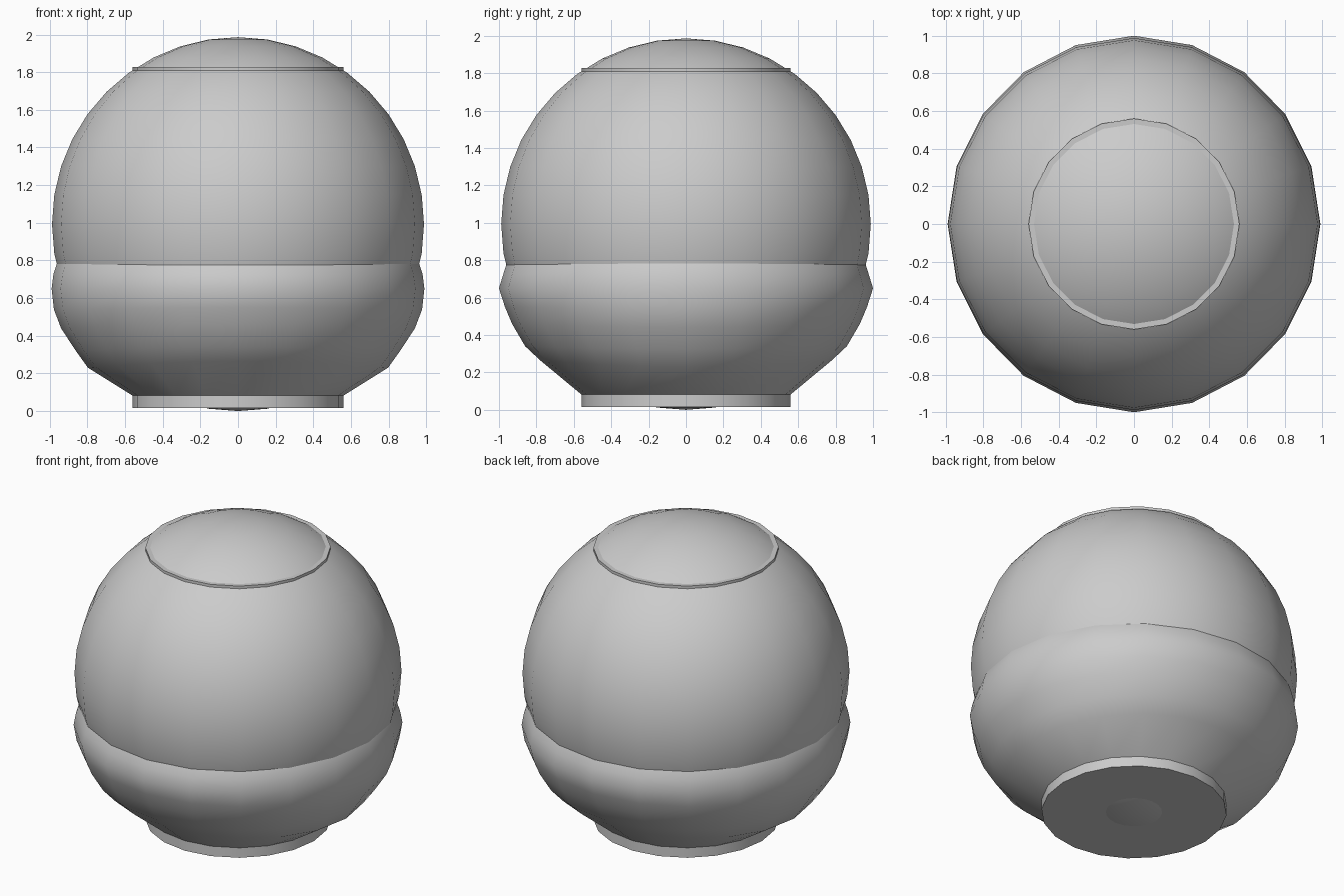
import bpy, bmesh, math

if "Cube" in bpy.data.objects:
    bpy.data.objects.remove(bpy.data.objects["Cube"])

SIDES = 20


def smooth(obj, name):
    obj.name = name
    bpy.ops.object.select_all(action='DESELECT')
    obj.select_set(True)
    bpy.context.view_layer.objects.active = obj
    bpy.ops.object.shade_smooth_by_angle(angle=math.radians(35))


# Main globe, its lowest point just pokes through the base
bpy.ops.mesh.primitive_uv_sphere_add(segments=SIDES, ring_count=20, radius=0.993,
                                     location=(0, 0, 0.993))
globe = bpy.context.object
globe.scale = (0.995, 0.995, 1)
smooth(globe, "globe")

# Core drum: base below, thin lid rim above
bottom, top = 0.016, 1.827
bpy.ops.mesh.primitive_cylinder_add(vertices=SIDES, radius=0.56, depth=top - bottom,
                                    location=(0, 0, (top + bottom) / 2))
smooth(bpy.context.object, "core_drum")

# Lower bowl: side profile and slightly more pointed front/back profile (radius, z)
side = [(0.50, 0.05), (0.557, 0.08), (0.797, 0.23), (0.865, 0.325), (0.94, 0.44),
        (0.978, 0.54), (0.99, 0.65), (0.98, 0.73), (0.94, 0.85), (0.80, 0.97)]
front = [(0.50, 0.03), (0.557, 0.08), (0.78, 0.265), (0.86, 0.34), (0.93, 0.46),
         (0.968, 0.55), (1.00, 0.65), (0.977, 0.725), (0.94, 0.84), (0.80, 0.97)]
bm = bmesh.new()
rings = []
for (rs, zs), (rf, zf) in zip(side, front):
    ring = []
    for i in range(SIDES):
        a = 2 * math.pi * i / SIDES
        t = math.sin(a) ** 2
        r, z = rs + (rf - rs) * t, zs + (zf - zs) * t
        ring.append(bm.verts.new((r * math.cos(a), r * math.sin(a), z)))
    rings.append(ring)
for lo, hi in zip(rings, rings[1:]):
    for i in range(SIDES):
        j = (i + 1) % SIDES
        bm.faces.new((lo[i], lo[j], hi[j], hi[i]))
bm.faces.new(rings[0][::-1])
bm.faces.new(rings[-1])
mesh = bpy.data.meshes.new("lower_bowl")
bm.to_mesh(mesh)
bm.free()
bowl = bpy.data.objects.new("lower_bowl", mesh)
bpy.context.collection.objects.link(bowl)
smooth(bowl, "lower_bowl")
